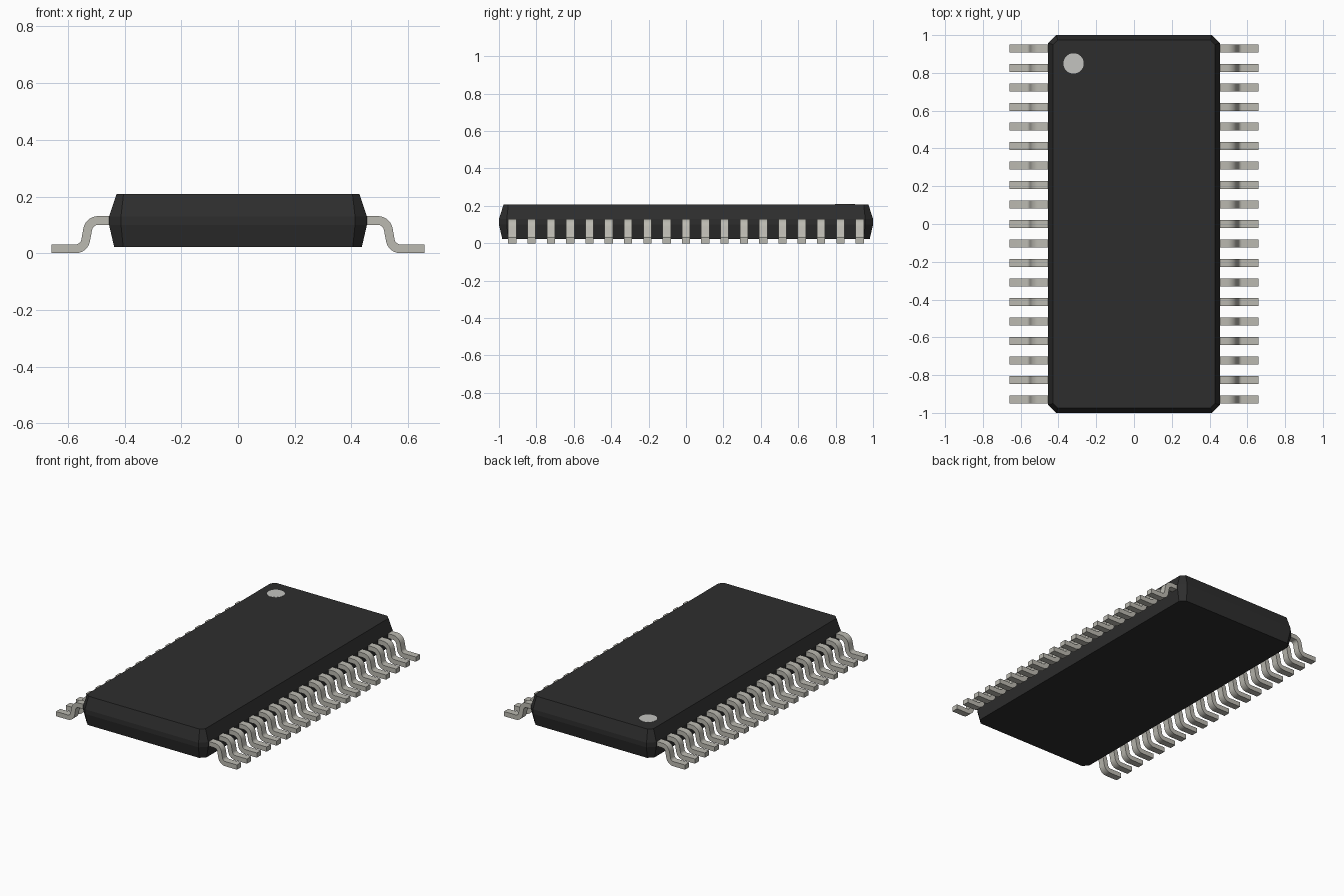
import bpy, bmesh, math
from mathutils import Vector

cube = bpy.data.objects.get("Cube")
if cube:
    bpy.data.objects.remove(cube)


def material(name, rgb):
    m = bpy.data.materials.new(name)
    m.use_nodes = True
    m.diffuse_color = (*rgb, 1)
    bsdf = m.node_tree.nodes["Principled BSDF"]
    bsdf.inputs["Base Color"].default_value = (*rgb, 1)
    bsdf.inputs["Roughness"].default_value = 0.6
    return m


def add_object(name, bm, mat):
    bmesh.ops.recalc_face_normals(bm, faces=bm.faces)
    mesh = bpy.data.meshes.new(name)
    bm.to_mesh(mesh)
    bm.free()
    mesh.materials.append(mat)
    obj = bpy.data.objects.new(name, mesh)
    bpy.context.collection.objects.link(obj)
    return obj


def smooth(obj):
    bpy.ops.object.select_all(action='DESELECT')
    obj.select_set(True)
    bpy.context.view_layer.objects.active = obj
    bpy.ops.object.shade_smooth_by_angle(angle=math.radians(35))


black = material("black plastic", (0.027, 0.027, 0.027))
metal = material("tinned metal", (0.50, 0.49, 0.44))
white = material("marker white", (0.55, 0.55, 0.53))

# Package body: chamfered rectangles lofted from bottom to top
# (z, half width, half length, corner chamfer)
SECTIONS = [(0.022, 0.437, 0.982, 0.032), (0.100, 0.455, 1.0, 0.042),
            (0.130, 0.455, 1.0, 0.042), (0.208, 0.429, 0.975, 0.025)]
bm = bmesh.new()
rings = []
for z, w, l, c in SECTIONS:
    outline = [(w, l - c), (w - c, l), (c - w, l), (-w, l - c),
               (-w, c - l), (c - w, -l), (w - c, -l), (w, c - l)]
    rings.append([bm.verts.new((x, y, z)) for x, y in outline])
for a, b in zip(rings, rings[1:]):
    for i in range(8):
        j = (i + 1) % 8
        bm.faces.new((a[i], a[j], b[j], b[i]))
bm.faces.new(rings[0])
bm.faces.new(rings[-1])
add_object("body", bm, black)

# Pin one marker: thin disc on the top face
bm = bmesh.new()
bmesh.ops.create_cone(bm, cap_ends=True, segments=32, radius1=0.054,
                      radius2=0.054, depth=0.002)
bmesh.ops.translate(bm, verts=bm.verts, vec=(-0.32, 0.85, 0.208))
add_object("pin_one_marker", bm, white)

# Gull-wing lead: centre line with two rounded bends
THICK, WIDTH, PITCH, COUNT = 0.031, 0.044, 0.1032, 19
TILT = math.radians(78)
STEPS = 7


def arc(cx, cz, r, start, end):
    return [Vector((cx + r * math.cos(start + (end - start) * i / STEPS),
                    cz + r * math.sin(start + (end - start) * i / STEPS)))
            for i in range(STEPS + 1)]


path = [Vector((0.42, 0.1155))]
path += arc(0.493, 0.0775, 0.038, math.pi / 2, math.pi / 2 - TILT)
path += arc(0.573, 0.0515, 0.036, 1.5 * math.pi - TILT, 1.5 * math.pi)
path += [Vector((0.658, 0.0155))]

# Sweep a rectangle along the centre line
bm = bmesh.new()
frames = []
for i, p in enumerate(path):
    tangent = path[min(i + 1, len(path) - 1)] - path[max(i - 1, 0)]
    if i in (0, 1, len(path) - 2, len(path) - 1):
        tangent = Vector((1, 0))
    n = Vector((-tangent.y, tangent.x)).normalized() * THICK / 2
    frames.append([bm.verts.new((p.x + s * n.x, y * WIDTH / 2, p.y + s * n.y))
                   for s, y in ((-1, -0.5 * 2), (-1, 1), (1, 1), (1, -1))])
for a, b in zip(frames, frames[1:]):
    for i in range(4):
        j = (i + 1) % 4
        bm.faces.new((a[i], a[j], b[j], b[i]))
bm.faces.new(frames[0])
bm.faces.new(frames[-1])
bmesh.ops.translate(bm, verts=bm.verts, vec=(0, -PITCH * (COUNT - 1) / 2, 0))
leads = add_object("leads", bm, metal)
smooth(leads)

# Repeat the lead along the side, then mirror to the other side
array = leads.modifiers.new("row", 'ARRAY')
array.count = COUNT
array.use_relative_offset = False
array.use_constant_offset = True
array.constant_offset_displace = (0, PITCH, 0)
leads.modifiers.new("both_sides", 'MIRROR').use_axis = (True, False, False)
